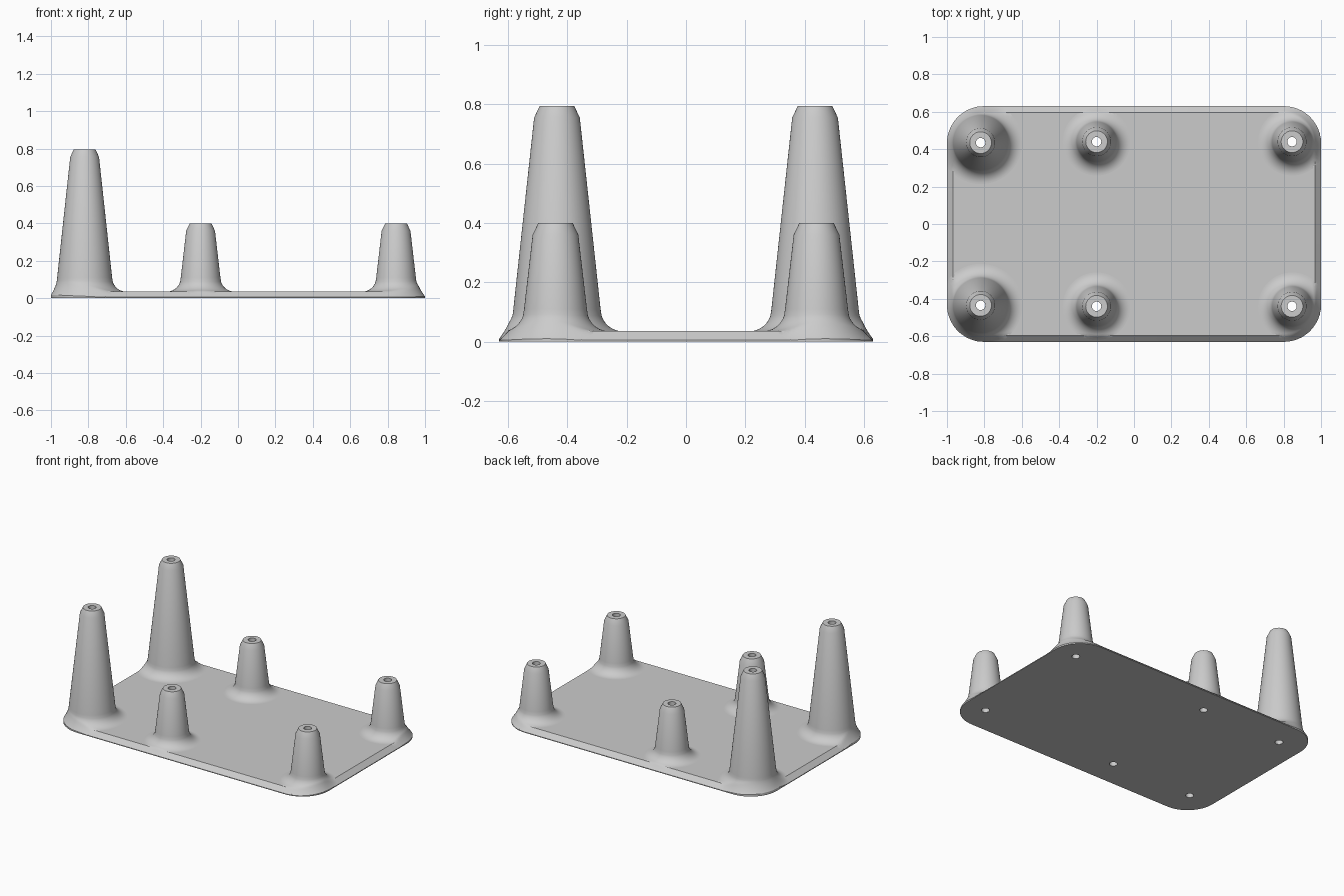
import bpy, bmesh, math

cube = bpy.data.objects.get("Cube")
if cube:
    bpy.data.objects.remove(cube)

HX, HY, CORNER = 1.0, 0.63, 0.2      # plate half sizes and corner radius
THICK, RIM, BEVEL = 0.035, 0.005, 0.033
FILLET, HOLE, SEGS = 0.075, 0.025, 64

grey = bpy.data.materials.new("light grey")
grey.use_nodes = True
colour = (0.6, 0.6, 0.6, 1)
grey.diffuse_color = colour
grey.node_tree.nodes["Principled BSDF"].inputs["Base Color"].default_value = colour


def make_object(name, bm):
    bmesh.ops.recalc_face_normals(bm, faces=bm.faces)
    mesh = bpy.data.meshes.new(name)
    bm.to_mesh(mesh)
    bm.free()
    mesh.materials.append(grey)
    obj = bpy.data.objects.new(name, mesh)
    bpy.context.collection.objects.link(obj)
    return obj


def smooth(obj):
    bpy.ops.object.select_all(action='DESELECT')
    obj.select_set(True)
    bpy.context.view_layer.objects.active = obj
    bpy.ops.object.shade_smooth_by_angle(angle=math.radians(30))


def bridge(bm, rings):
    for a, b in zip(rings, rings[1:]):
        for i in range(len(a)):
            j = (i + 1) % len(a)
            bm.faces.new((a[i], a[j], b[j], b[i]))


def edge_depth(x, y):
    """Distance inside the rounded outline."""
    qx, qy = abs(x) - HX + CORNER, abs(y) - HY + CORNER
    return CORNER - math.hypot(max(qx, 0), max(qy, 0)) - min(max(qx, qy), 0)


def plate_height(x, y):
    t = min(max(edge_depth(x, y) / BEVEL, 0), 1)
    return RIM + (THICK - RIM) * t


def outline(bm, inset, z):
    ring = []
    r = CORNER - inset
    for k, (sx, sy) in enumerate(((1, 1), (-1, 1), (-1, -1), (1, -1))):
        for i in range(17):
            a = math.pi / 2 * (k + i / 16)
            ring.append(bm.verts.new((sx * (HX - CORNER) + r * math.cos(a),
                                      sy * (HY - CORNER) + r * math.sin(a), z)))
    return ring


def make_plate(posts):
    bm = bmesh.new()
    rings = [outline(bm, 0, 0), outline(bm, 0, RIM), outline(bm, BEVEL, THICK)]
    bridge(bm, rings)
    bm.faces.new(rings[0])
    bm.faces.new(rings[-1])
    plate = make_object("base_plate", bm)
    # Screw holes through the plate
    bm = bmesh.new()
    for x, y, *_ in posts:
        made = bmesh.ops.create_cone(bm, cap_ends=True, segments=SEGS, radius1=HOLE,
                                     radius2=HOLE, depth=0.3)
        bmesh.ops.translate(bm, verts=made["verts"], vec=(x, y, 0))
    cutter = make_object("hole_cutter", bm)
    cutter.hide_render = True
    mod = plate.modifiers.new("holes", 'BOOLEAN')
    mod.operation, mod.solver, mod.object = 'DIFFERENCE', 'EXACT', cutter
    bpy.context.view_layer.objects.active = plate
    bpy.ops.object.modifier_apply(modifier=mod.name)
    bpy.data.objects.remove(cutter)
    smooth(plate)


def make_post(name, x, y, height, foot):
    bm = bmesh.new()
    angles = [2 * math.pi * i / SEGS for i in range(SEGS)]

    def circle(r, z):
        return [bm.verts.new((x + r * math.cos(a), y + r * math.sin(a), z)) for a in angles]

    # Bore, flat top, chamfer and tapered wall
    rings = [circle(HOLE, 0.005), circle(HOLE, height), circle(0.058, height),
             circle(0.077, height - 0.04)]
    # Flared foot, trimmed to the plate outline
    reach = []
    for a in angles:
        r = foot
        while r < foot + FILLET and edge_depth(x + r * math.cos(a), y + r * math.sin(a)) > 0:
            r += 0.001
        reach.append(min(r, foot + FILLET))
    steps = 12
    for s in range(steps + 1):
        t = 1 - math.cos(math.pi / 2 * s / steps)
        t = 0.5 * (t + s / steps)
        ring = []
        for a, end in zip(angles, reach):
            r = foot + (end - foot) * t
            px, py = x + r * math.cos(a), y + r * math.sin(a)
            gap = foot + FILLET - r
            rise = FILLET - math.sqrt(max(FILLET ** 2 - gap ** 2, 0))
            ring.append(bm.verts.new((px, py, plate_height(px, py) + rise)))
        rings.append(ring)
    # Short outer skirt down to the underside
    rings.append([bm.verts.new((v.co.x, v.co.y, 0.001)) for v in rings[-1]])
    bridge(bm, rings)
    smooth(make_object(name, bm))


# x, y, height, radius at the foot, name
posts = []
for side, label in ((-1, "front"), (1, "back")):
    posts += [(-0.82, side * 0.435, 0.795, 0.147, "tall_post_" + label),
              (-0.2, side * 0.44, 0.4, 0.106, "middle_post_" + label),
              (0.845, side * 0.44, 0.4, 0.106, "end_post_" + label)]

make_plate(posts)
for x, y, height, foot, name in posts:
    make_post(name, x, y, height, foot)
